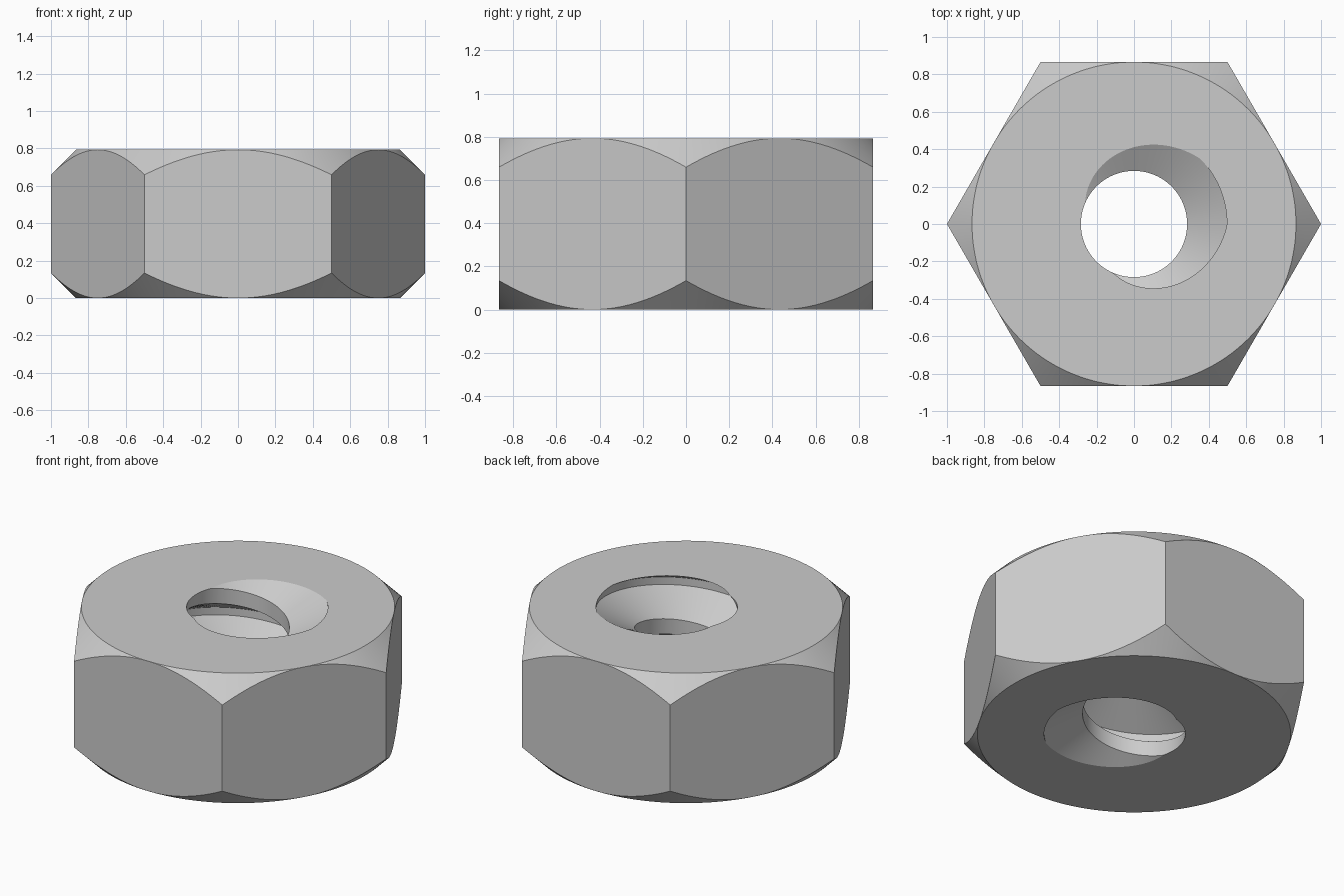
import bpy, bmesh
from math import sin, cos, pi, radians

if "Cube" in bpy.data.objects:
    bpy.data.objects.remove(bpy.data.objects["Cube"])

HEIGHT = 0.793
FLAT = cos(pi / 6)          # centre to flat side
MINOR, MAJOR = 0.284, 0.497  # thread radii
PITCH = 0.37
CREST_ANGLE = radians(202)  # where the thread crest meets the top
COLUMNS = 192
TURNS = range(-4, 4)
CORNERS = (-1 / 8, 1 / 8, 7 / 16, 9 / 16)  # crest and root edges, in pitches


def crest_height(a):
    return HEIGHT + PITCH * (a - CREST_ANGLE) / (2 * pi)


def thread_radius(a, z):
    u = ((z - crest_height(a)) / PITCH) % 1
    t = (min(u, 1 - u) - 1 / 8) / (5 / 16)
    return MINOR + (MAJOR - MINOR) * max(0, min(1, t))


def cross_section(a):
    """Closed (radius, height) loop of the nut at angle a."""
    side = FLAT / cos(a % (pi / 3) - pi / 6)
    drop = side - FLAT      # 45 degree corner chamfer
    loop = [(FLAT, 0), (side, drop), (side, HEIGHT - drop), (FLAT, HEIGHT)]
    for n in reversed(TURNS):
        for c in reversed(CORNERS):
            z = crest_height(a) + PITCH * (n + c)
            z = max(0, min(HEIGHT, z))
            loop.append((thread_radius(a, z), z))
    return loop


# Sweep the section round the axis; coincident points merge afterwards
bm = bmesh.new()
rings = []
for i in range(COLUMNS + 1):
    a = 2 * pi * i / COLUMNS
    rings.append([bm.verts.new((r * cos(a), r * sin(a), z)) for r, z in cross_section(a)])
for p, q in zip(rings, rings[1:]):
    for k in range(len(p)):
        j = (k + 1) % len(p)
        bm.faces.new((p[k], q[k], q[j], p[j]))
bmesh.ops.remove_doubles(bm, verts=bm.verts, dist=1e-5)
bmesh.ops.dissolve_degenerate(bm, edges=bm.edges, dist=1e-5)
bmesh.ops.recalc_face_normals(bm, faces=bm.faces)

mesh = bpy.data.meshes.new("hex_nut")
bm.to_mesh(mesh)
bm.free()
nut = bpy.data.objects.new("hex_nut", mesh)
bpy.context.collection.objects.link(nut)

# Plain grey metal
grey = bpy.data.materials.new("light_grey")
grey.use_nodes = True
colour = (0.6, 0.6, 0.6, 1)
grey.diffuse_color = colour
grey.node_tree.nodes["Principled BSDF"].inputs["Base Color"].default_value = colour
mesh.materials.append(grey)

# Smooth cone and thread, sharp edges
bpy.ops.object.select_all(action="DESELECT")
nut.select_set(True)
bpy.context.view_layer.objects.active = nut
bpy.ops.object.shade_smooth_by_angle(angle=radians(25))
